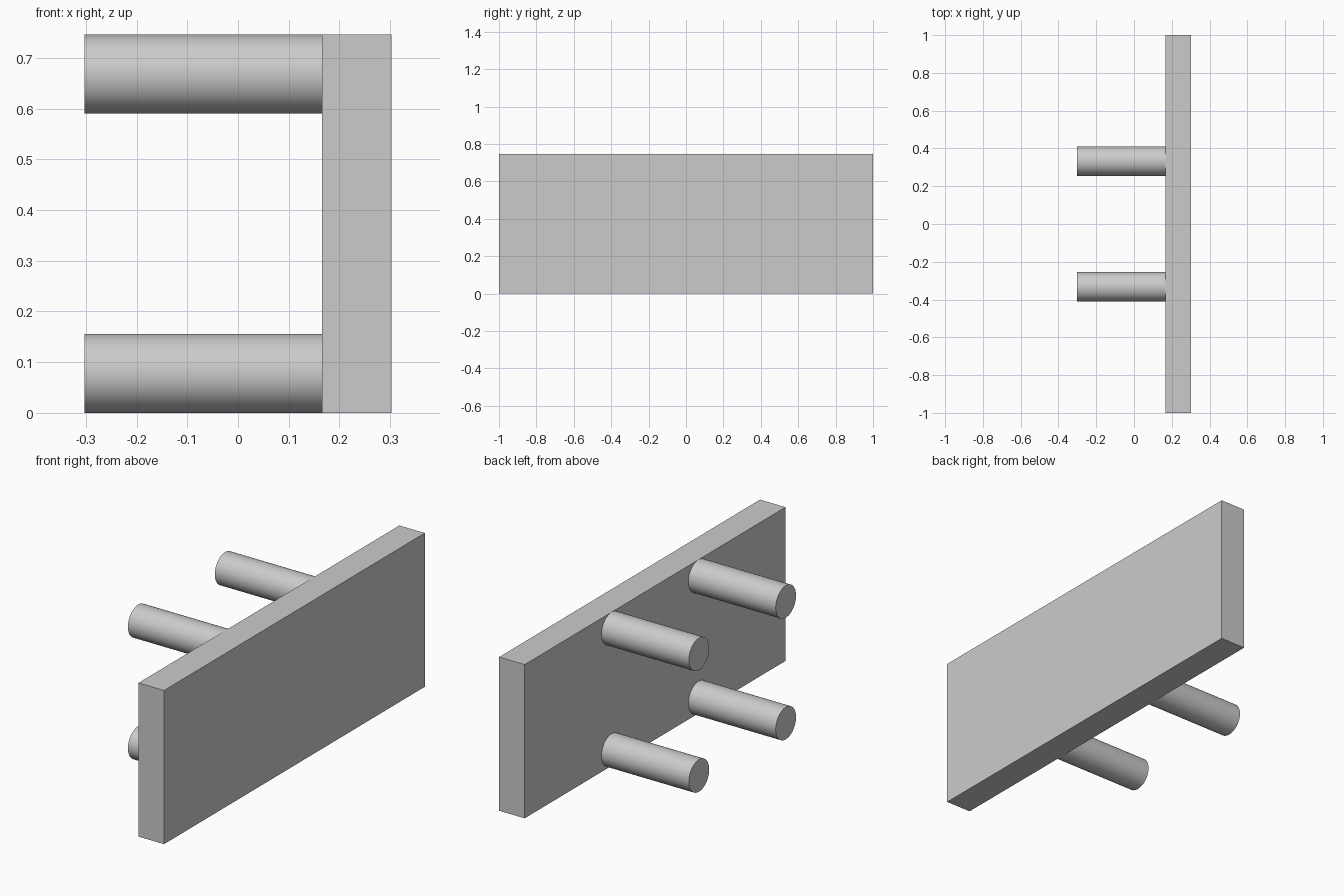
import bpy
import math

if "Cube" in bpy.data.objects:
    bpy.data.objects.remove(bpy.data.objects["Cube"], do_unlink=True)

HEIGHT = 0.746
HALF_DEPTH = 0.303      # half of the overall extent along x
PLATE_BACK = 0.166      # face of the plate that carries the pegs
PEG_RADIUS = 0.078
PEG_SPACING = 0.333     # distance of each peg from the middle

grey = bpy.data.materials.new("light grey")
grey.use_nodes = True
colour = (0.6, 0.6, 0.6, 1)
grey.diffuse_color = colour
grey.node_tree.nodes["Principled BSDF"].inputs["Base Color"].default_value = colour

# Upright rectangular plate
bpy.ops.mesh.primitive_cube_add(
    size=1, location=((PLATE_BACK + HALF_DEPTH) / 2, 0, HEIGHT / 2))
plate = bpy.context.object
plate.name = "plate"
plate.scale = (HALF_DEPTH - PLATE_BACK, 2, HEIGHT)
bpy.ops.object.transform_apply(location=False, rotation=False, scale=True)
plate.data.materials.append(grey)


# Round peg lying along x, from the open end to the plate
def add_peg(name, y, z):
    bpy.ops.mesh.primitive_cylinder_add(
        vertices=64, radius=PEG_RADIUS, depth=PLATE_BACK + HALF_DEPTH,
        location=((PLATE_BACK - HALF_DEPTH) / 2, y, z),
        rotation=(0, math.pi / 2, 0))
    peg = bpy.context.object
    peg.name = name
    peg.data.materials.append(grey)
    bpy.ops.object.shade_smooth_by_angle(angle=math.radians(30))


# Four pegs, flush with the top and bottom edges of the plate
for end, y in (("front", -PEG_SPACING), ("back", PEG_SPACING)):
    for level, z in (("lower", PEG_RADIUS), ("upper", HEIGHT - PEG_RADIUS)):
        add_peg(f"{end}_{level}_peg", y, z)
